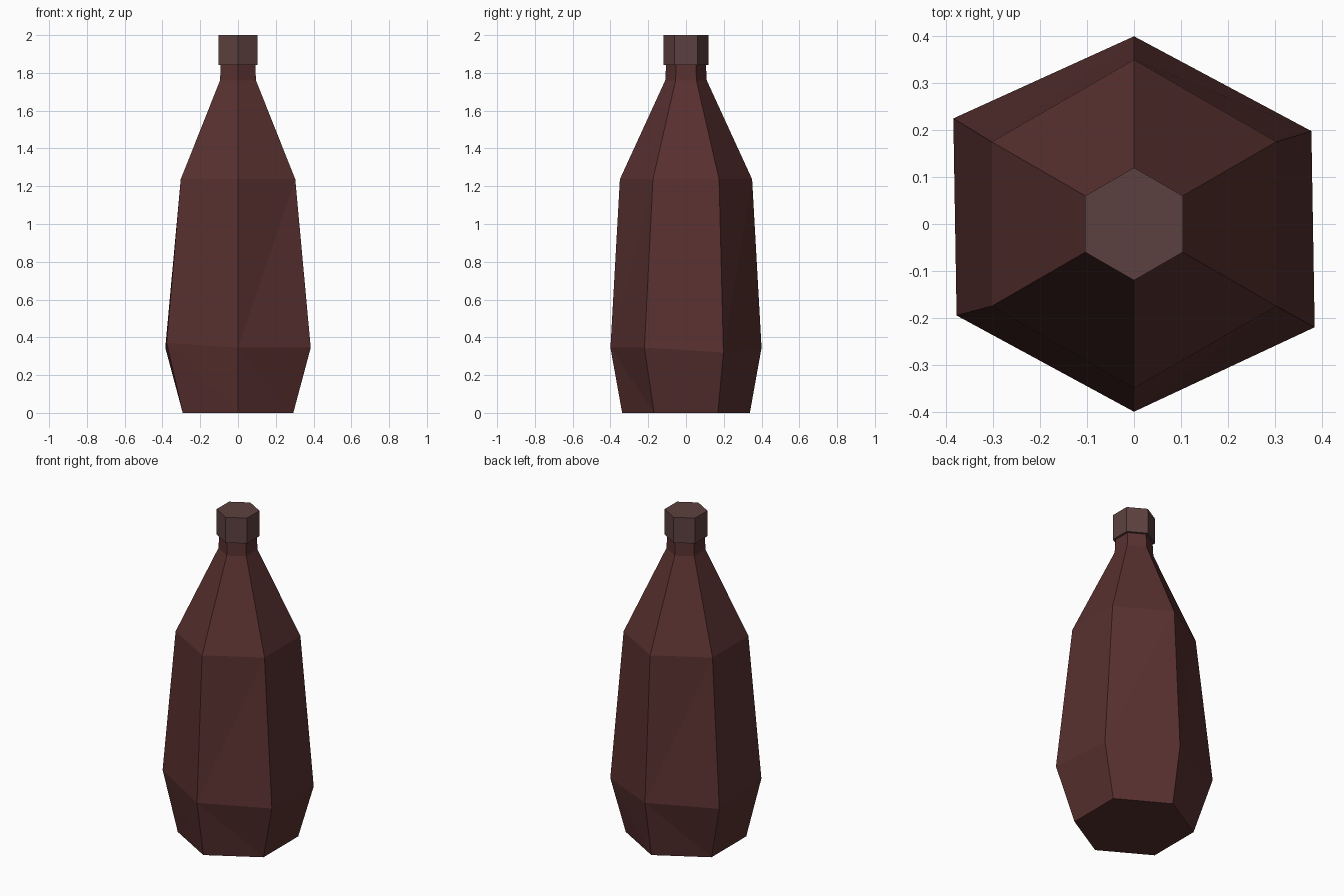
import bpy
import math

if "Cube" in bpy.data.objects:
    bpy.data.objects.remove(bpy.data.objects["Cube"])


def make_material(name, color):
    mat = bpy.data.materials.new(name)
    mat.diffuse_color = (*color, 1.0)
    mat.use_nodes = True
    mat.node_tree.nodes["Principled BSDF"].inputs["Base Color"].default_value = mat.diffuse_color
    return mat


def hex_ring(radius, z):
    # Six points, counter-clockwise, starting at the front corner
    return [(radius * math.sin(i * math.pi / 3),
             -radius * math.cos(i * math.pi / 3), z) for i in range(6)]


def loft(name, rings, mat, diagonals=None):
    # Closed hexagonal skin through the rings; a diagonal splits uneven bands
    diagonals = diagonals or {}
    verts = [p for ring in rings for p in ring]
    faces = [tuple(reversed(range(6)))]
    for k in range(len(rings) - 1):
        for i in range(6):
            j = (i + 1) % 6
            a, b = k * 6 + i, k * 6 + j
            c, d = b + 6, a + 6
            if diagonals.get(k) == "rising":
                faces += [(a, b, c), (a, c, d)]
            elif diagonals.get(k) == "falling":
                faces += [(a, b, d), (b, c, d)]
            else:
                faces.append((a, b, c, d))
    faces.append(tuple(range(len(verts) - 6, len(verts))))
    mesh = bpy.data.meshes.new(name)
    mesh.from_pydata(verts, [], faces)
    mesh.materials.append(mat)
    obj = bpy.data.objects.new(name, mesh)
    bpy.context.collection.objects.link(obj)
    return obj


glass = make_material("dark maroon glass", (0.098, 0.030, 0.029))
cap_mat = make_material("dusty brown cap", (0.107, 0.053, 0.050))

# Slightly uneven widest ring of the bottle
belly = [(0, -0.40, 0.345), (0.385, -0.22, 0.345), (0.378, 0.198, 0.32),
         (0, 0.40, 0.345), (-0.385, 0.225, 0.345), (-0.378, -0.195, 0.37)]

# Bottle: base, belly, shoulder, neck
loft("bottle_body",
     [hex_ring(0.338, 0), belly, hex_ring(0.35, 1.237),
      hex_ring(0.11, 1.76), hex_ring(0.105, 1.85)],
     glass, {0: "falling", 1: "rising"})

# Cap
loft("bottle_cap", [hex_ring(0.12, 1.843), hex_ring(0.12, 2.0)], cap_mat)
